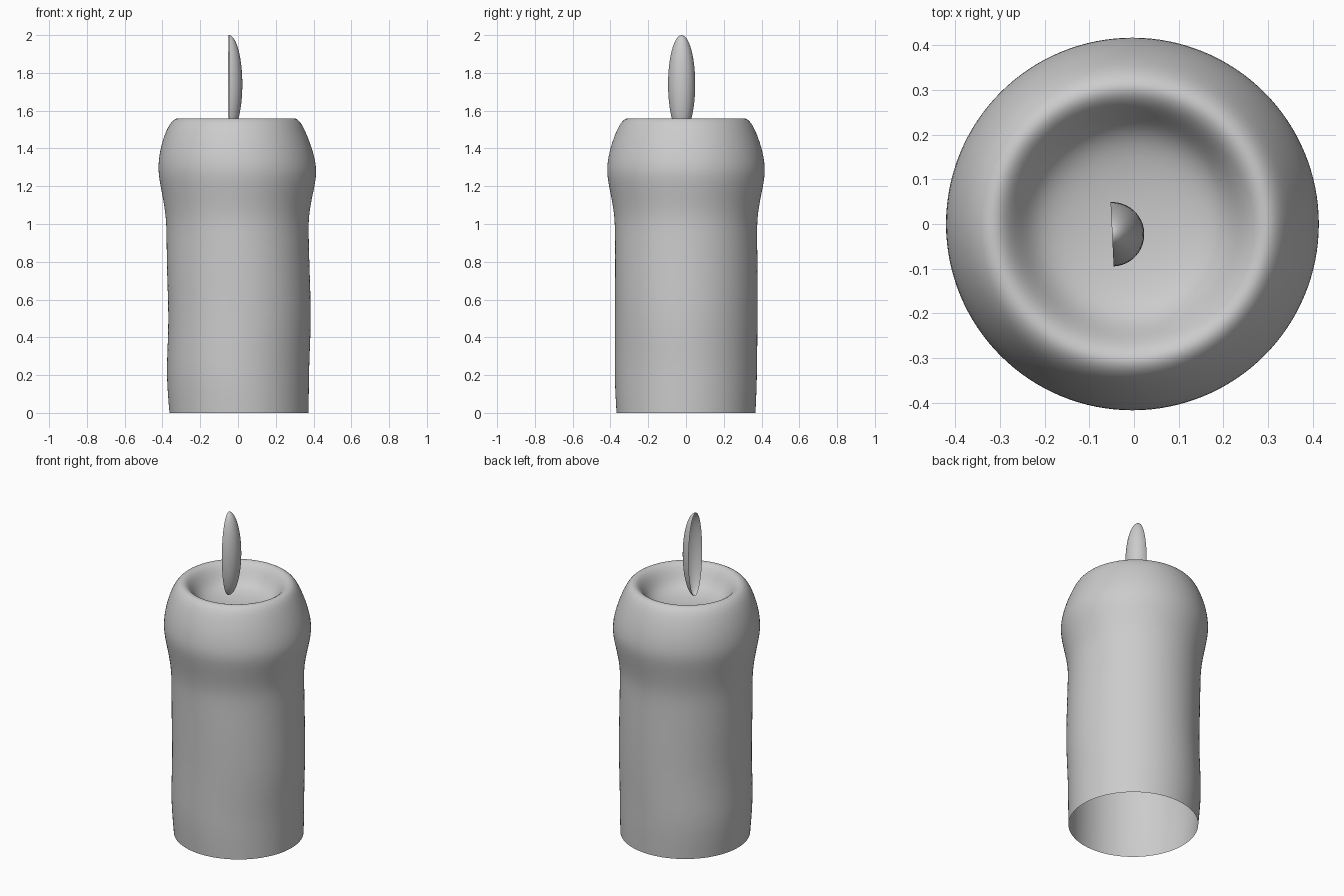
import bpy, bmesh, math
from mathutils import Matrix

if "Cube" in bpy.data.objects:
    bpy.data.objects.remove(bpy.data.objects["Cube"])

SIDES = 32


def make_object(name, bm):
    for f in bm.faces:
        f.smooth = True
    mesh = bpy.data.meshes.new(name)
    bm.to_mesh(mesh)
    bm.free()
    ob = bpy.data.objects.new(name, mesh)
    bpy.context.collection.objects.link(ob)
    return ob


# Wax body: rings of (radius, height, sideways drift), outside wall then melted bowl
profile = [
    (0.369, 0.0, 0.005), (0.377, 0.15, -0.001), (0.378, 0.28, -0.002),
    (0.378, 0.50, 0.010), (0.379, 0.75, 0.002), (0.377, 0.93, -0.001),
    (0.378, 1.04, -0.004), (0.398, 1.15, -0.003), (0.417, 1.24, -0.002),
    (0.421, 1.31, -0.004), (0.401, 1.41, -0.010), (0.365, 1.505, -0.013),
    (0.336, 1.55, -0.011), (0.305, 1.565, -0.010), (0.275, 1.548, -0.010),
    (0.250, 1.512, -0.010), (0.218, 1.460, -0.008), (0.170, 1.430, -0.005),
    (0.100, 1.415, 0.0), (0.040, 1.410, 0.0),
]
bm = bmesh.new()
rings = []
for r, z, dx in profile:
    ring = []
    for i in range(SIDES):
        a = 2 * math.pi * i / SIDES
        # faint uneven wax on the lower wall only
        w = 0.003 * math.sin(3 * a + 5 * z) * math.sin(math.pi * min(z, 1.0)) if z < 1.0 else 0
        ring.append(bm.verts.new((dx + 1.003 * (r + w) * math.cos(a),
                                  1.003 * (r + w) * math.sin(a), z)))
    rings.append(ring)
for lo, hi in zip(rings, rings[1:]):
    for i in range(SIDES):
        j = (i + 1) % SIDES
        bm.faces.new((lo[i], lo[j], hi[j], hi[i]))
centre = bm.verts.new((0, 0, 1.41))
for i in range(SIDES):
    bm.faces.new((rings[-1][i], rings[-1][(i + 1) % SIDES], centre))
candle = make_object("candle_body", bm)
sub = candle.modifiers.new("smooth", 'SUBSURF')
sub.levels = sub.render_levels = 2

# Flame: hollow half of a tall ellipsoid
bm = bmesh.new()
bmesh.ops.create_uvsphere(bm, u_segments=48, v_segments=32, radius=1)
bmesh.ops.delete(bm, geom=[v for v in bm.verts if v.co.x < -1e-4], context='VERTS')
bm.transform(Matrix.Translation((-0.049, -0.023, 1.74))
             @ Matrix.Rotation(math.radians(2.8), 4, 'Z')
             @ Matrix.Diagonal((0.072, 0.072, 0.26, 1)))
make_object("flame", bm)
